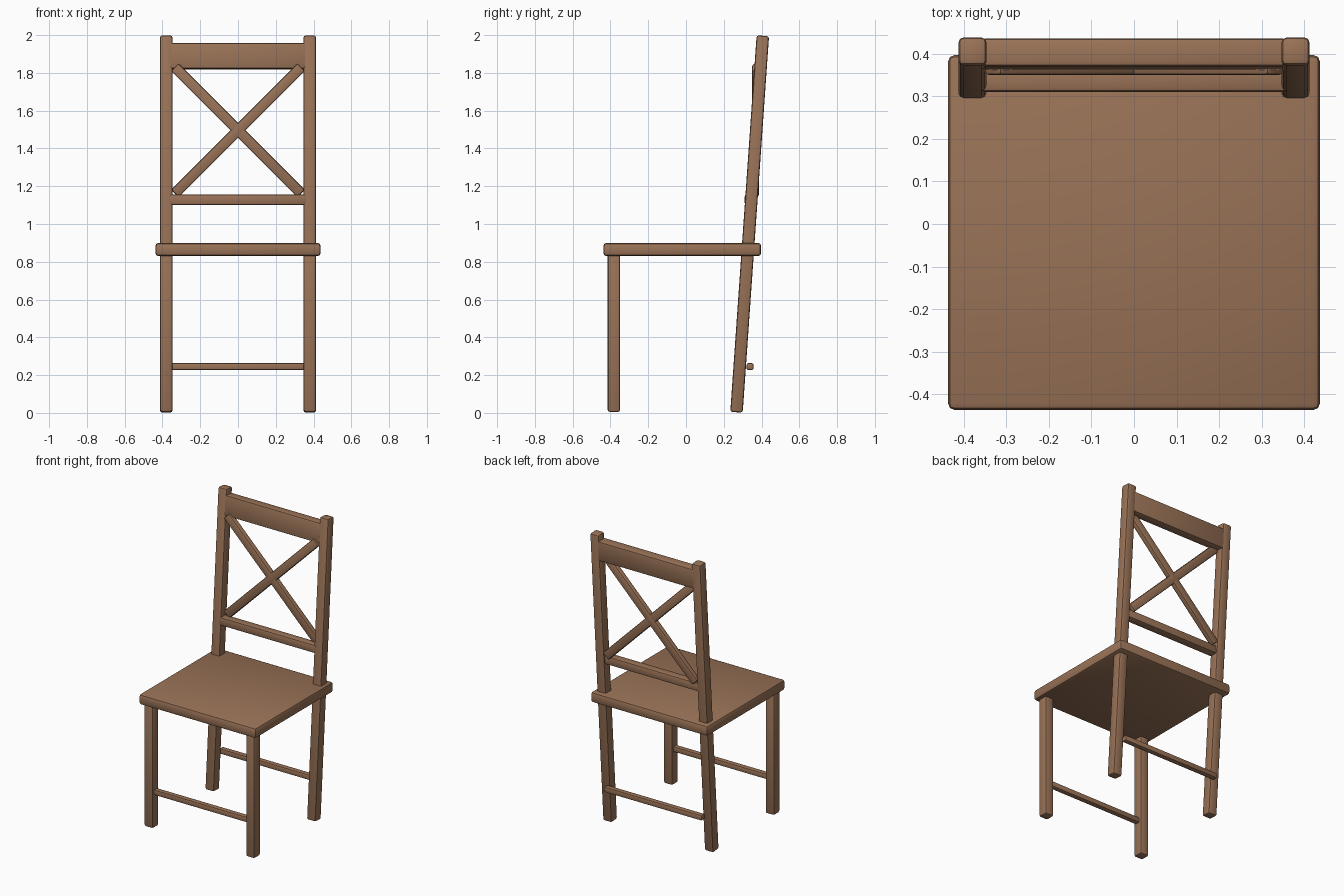
import bpy
from math import radians, tan

if "Cube" in bpy.data.objects:
    bpy.data.objects.remove(bpy.data.objects["Cube"], do_unlink=True)

wood = bpy.data.materials.new("warm brown wood")
wood.use_nodes = True
colour = (0.32, 0.17, 0.095, 1)
wood.diffuse_color = colour
wood.node_tree.nodes["Principled BSDF"].inputs["Base Color"].default_value = colour

LEAN = radians(4)      # backward lean of the rear posts
POST_X = 0.38          # sideways offset of all legs
POST_W = 0.066


def lean_y(z):
    """Depth of the rear post centre line at height z."""
    return 0.337 + (z - 1) * tan(LEAN)


def bar(name, centre, size, bevel=0.01, rotation=(0, 0, 0)):
    """A rounded wooden block."""
    bpy.ops.mesh.primitive_cube_add(size=1, location=centre, rotation=rotation)
    ob = bpy.context.object
    ob.name = name
    ob.scale = size
    bpy.ops.object.transform_apply(location=False, rotation=False, scale=True)
    ob.data.materials.append(wood)
    mod = ob.modifiers.new("rounded edges", "BEVEL")
    mod.width = bevel
    mod.segments = 2
    bpy.ops.object.modifier_apply(modifier=mod.name)
    bpy.ops.object.shade_smooth_by_angle(angle=radians(30))
    return ob


# Seat
bar("seat", (0, -0.02, 0.865), (0.876, 0.836, 0.07), 0.017)

# Legs, the rear ones running up into the backrest
for side, sx in (("left", 1), ("right", -1)):
    bar(f"front_leg_{side}", (sx * POST_X, -0.382, 0.425),
        (POST_W, POST_W, 0.84), 0.012)
    bar(f"rear_post_{side}", (sx * POST_X, lean_y(1), 1),
        (POST_W, POST_W, 1.998), 0.012, (-LEAN, 0, 0))

# Stretchers between the legs
bar("front_stretcher", (0, -0.382, 0.245), (0.72, 0.036, 0.036), 0.007)
bar("rear_stretcher", (0, 0.339, 0.245), (0.73, 0.036, 0.036), 0.007)

# Backrest rails
bar("top_rail", (0, lean_y(1.888), 1.888), (0.72, POST_W, 0.136), 0.01, (-LEAN, 0, 0))
bar("lower_rail", (0, 0.34, 1.128), (0.72, 0.058, 0.056), 0.01)

# Crossed braces
for name, angle in (("brace_rising", -45), ("brace_falling", 45)):
    bar(name, (0, 0.368, 1.496), (0.945, 0.035, 0.056), 0.009, (0, radians(angle), 0))
